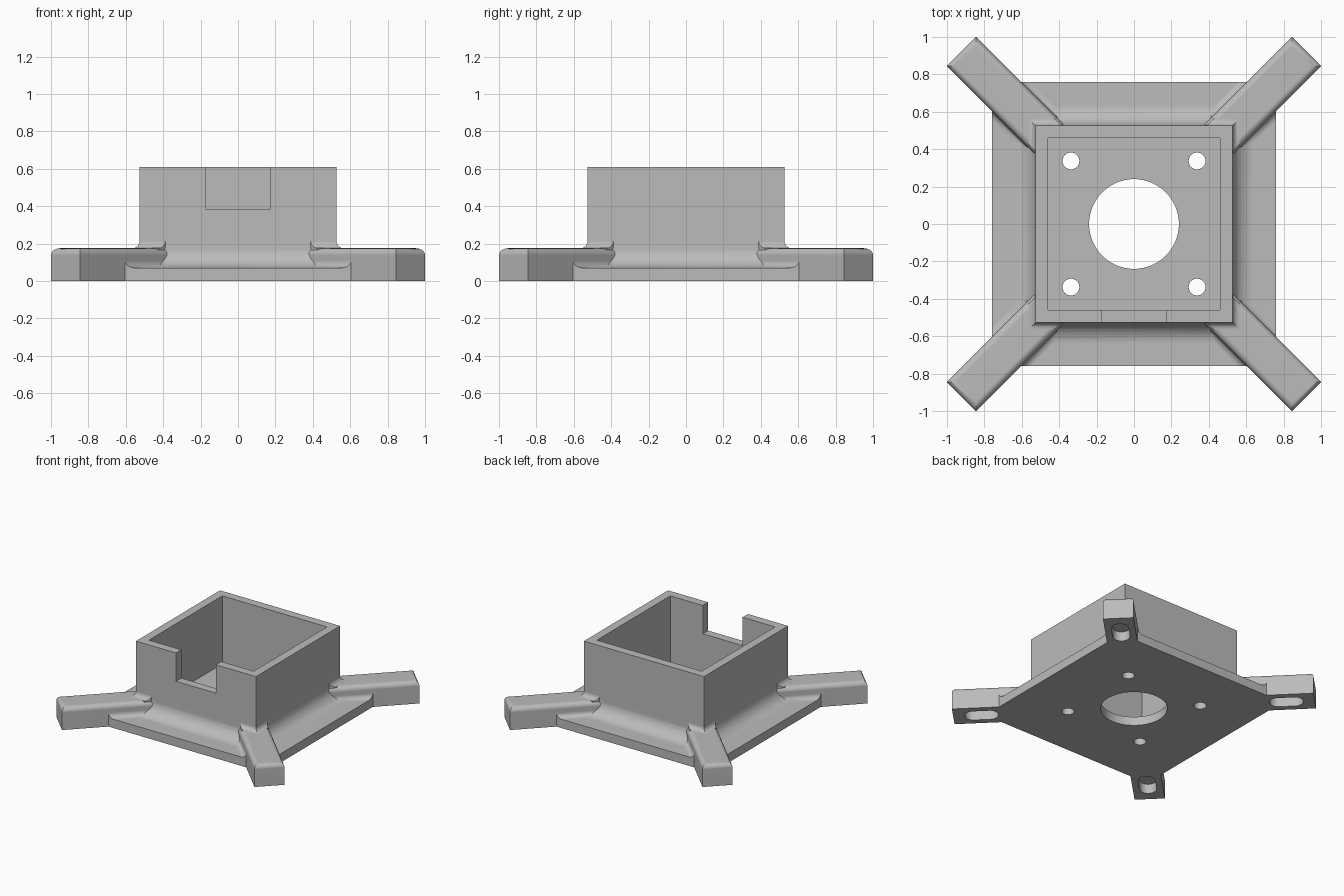
import bpy, bmesh, math
from mathutils import Matrix, Vector

if "Cube" in bpy.data.objects:
    bpy.data.objects.remove(bpy.data.objects["Cube"], do_unlink=True)

PLATE, PLATE_H = 0.76, 0.07
BOX, INNER, BOX_H = 0.527, 0.46, 0.61
ARM_W, ARM_H, ARM_END = 0.11, 0.175, 1.305
ROUND, SKIRT = 0.037, 0.11
STEPS = 8

grey = bpy.data.materials.new("light grey")
grey.use_nodes = True
grey.diffuse_color = (0.5, 0.5, 0.5, 1)
grey.node_tree.nodes["Principled BSDF"].inputs["Base Color"].default_value = (0.5, 0.5, 0.5, 1)


def finish(name, bm):
    bmesh.ops.recalc_face_normals(bm, faces=bm.faces)
    mesh = bpy.data.meshes.new(name)
    bm.to_mesh(mesh)
    bm.free()
    mesh.materials.append(grey)
    obj = bpy.data.objects.new(name, mesh)
    bpy.context.collection.objects.link(obj)
    return obj


def loft(name, rings, matrix=Matrix()):
    """Closed solid through a list of equal-sized point rings."""
    bm = bmesh.new()
    loops = [[bm.verts.new(matrix @ Vector(p)) for p in ring] for ring in rings]
    for a, b in zip(loops, loops[1:]):
        for i in range(len(a)):
            j = (i + 1) % len(a)
            bm.faces.new((a[i], a[j], b[j], b[i]))
    bm.faces.new(loops[0])
    bm.faces.new(loops[-1])
    return finish(name, bm)


def block(name, x0, x1, y0, y1, z0, z1, matrix=Matrix()):
    ring = lambda z: [(x0, y0, z), (x1, y0, z), (x1, y1, z), (x0, y1, z)]
    return loft(name, [ring(z0), ring(z1)], matrix)


def slot(name, x0, x1, r, z0, z1, matrix=Matrix()):
    """Upright cylinder, or a long round-ended slot when x0 differs from x1."""
    n = 48
    ring = []
    for i in range(n):
        a = math.tau * (i + 0.5) / n
        ring.append(((x1 if math.cos(a) > 0 else x0) + r * math.cos(a), r * math.sin(a)))
    return loft(name, [[(x, y, z) for x, y in ring] for z in (z0, z1)], matrix)


def combine(target, tool, operation):
    mod = target.modifiers.new(operation, 'BOOLEAN')
    mod.operation, mod.solver, mod.object = operation, 'EXACT', tool
    bpy.context.view_layer.objects.active = target
    bpy.ops.object.modifier_apply(modifier=mod.name)
    bpy.data.objects.remove(tool, do_unlink=True)


def cove(r):
    """Concave quarter round: (outward offset, height) from foot to wall."""
    angles = [math.pi / 2 * i / STEPS for i in range(STEPS + 1)]
    return [(r - r * math.sin(a), r - r * math.cos(a)) for a in angles]


def square_skirt(name, base_z, r):
    profile = [(r, -0.03)] + cove(r)
    rings = []
    for d, h in profile:
        s = BOX + d
        rings.append([(-s, -s, base_z + h), (s, -s, base_z + h),
                      (s, s, base_z + h), (-s, s, base_z + h)])
    return loft(name, rings)


def rounded_arm(turn):
    arm = block("arm", 0.5, ARM_END, -ARM_W, ARM_W, 0, ARM_H)
    bm = bmesh.new()
    bm.from_mesh(arm.data)
    top = [e for e in bm.edges if all(v.co.z > ARM_H - 0.01 for v in e.verts)]
    bmesh.ops.bevel(bm, geom=top, offset=ROUND, segments=STEPS, profile=0.5, affect='EDGES')
    bm.transform(turn)
    bm.to_mesh(arm.data)
    bm.free()
    return arm


# Base plate with box walls and the cove around them
mount = block("motor_mount_bracket", -PLATE, PLATE, -PLATE, PLATE, 0, PLATE_H)
combine(mount, block("walls", -BOX, BOX, -BOX, BOX, 0.02, BOX_H), 'UNION')
combine(mount, square_skirt("wall_cove", PLATE_H, SKIRT), 'UNION')

# Four diagonal arms with their coves
turns = [Matrix.Rotation(math.radians(45 + 90 * k), 4, 'Z') for k in range(4)]
for turn in turns:
    side = [(ARM_W + d, PLATE_H + h) for d, h in [(ROUND, -0.03)] + cove(ROUND)]
    outline = side + [(-y, z) for y, z in reversed(side)]
    foot = loft("arm_cove", [[(x, y, z) for y, z in outline] for x in (0.5, 1.2)], turn)
    combine(foot, block("limit", -PLATE, PLATE, -PLATE, PLATE, 0, 1), 'INTERSECT')
    combine(mount, foot, 'UNION')
    combine(mount, rounded_arm(turn), 'UNION')
    neck = square_skirt("neck_cove", ARM_H, ROUND)
    w = ARM_W - ROUND / 3
    combine(neck, block("limit", 0.5, 1.0, -w, w, 0, 1, turn), 'INTERSECT')
    combine(mount, neck, 'UNION')

# Hollow interior, front notch and centre hole
combine(mount, block("hollow", -INNER, INNER, -INNER, INNER, PLATE_H, 1), 'DIFFERENCE')
combine(mount, block("notch", -0.175, 0.175, -0.7, -0.4, 0.385, 1), 'DIFFERENCE')
combine(mount, slot("centre_hole", 0, 0, 0.24, -0.1, 0.2), 'DIFFERENCE')

# Screw holes and blind slots under the arms
for turn in turns:
    combine(mount, slot("screw_hole", 0.477, 0.477, 0.045, -0.1, 0.2, turn), 'DIFFERENCE')
    combine(mount, slot("arm_slot", 1.04, 1.16, 0.062, -0.1, 0.075, turn), 'DIFFERENCE')

# Smooth coves and rounds, crisp edges
bpy.ops.object.select_all(action='DESELECT')
mount.select_set(True)
bpy.context.view_layer.objects.active = mount
bpy.ops.object.shade_smooth_by_angle(angle=math.radians(30))
weighted = mount.modifiers.new("weighted_normals", 'WEIGHTED_NORMAL')
weighted.keep_sharp = True
